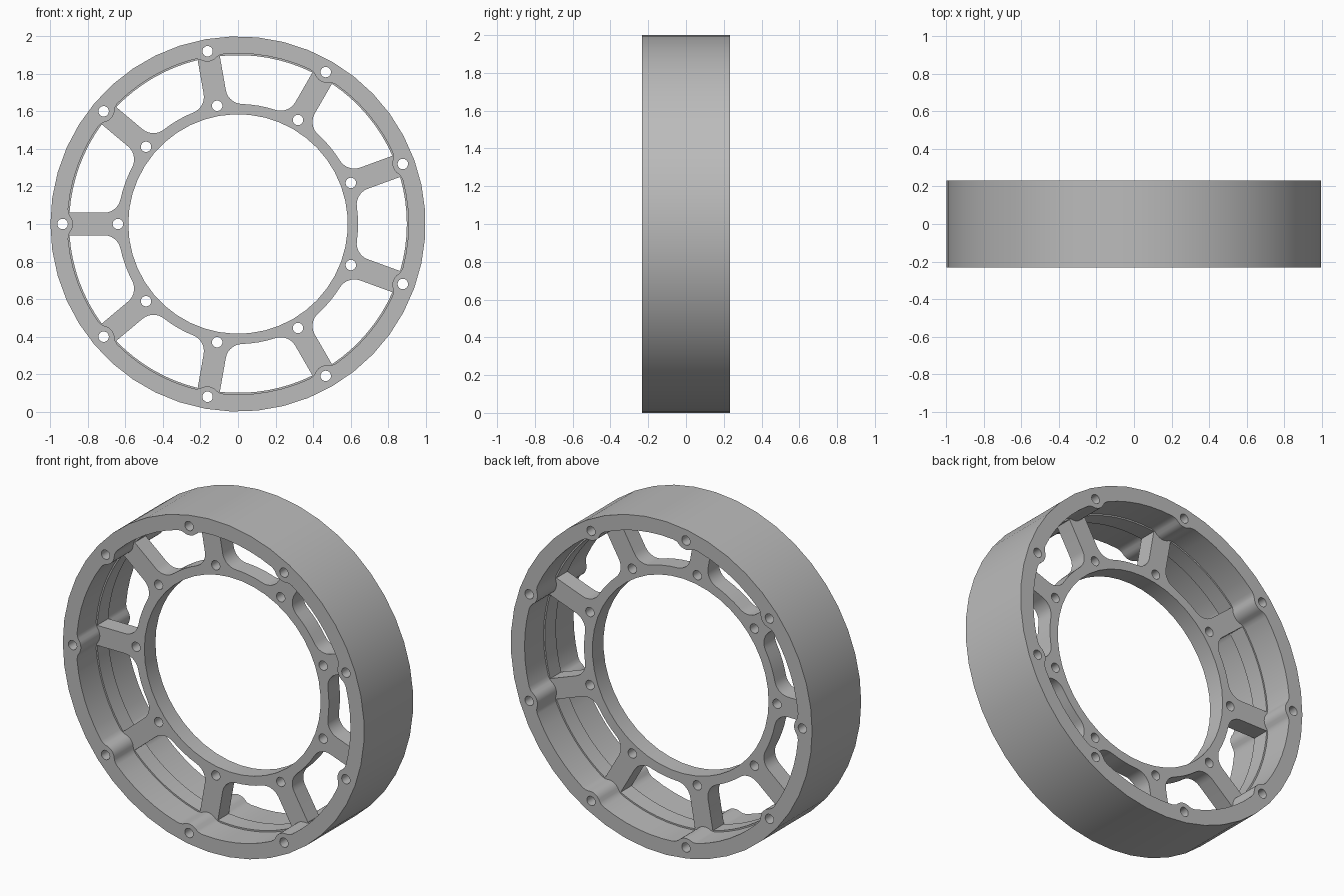
import bpy, bmesh, math
from math import sin, cos, pi, radians, sqrt, atan2, asin

cube = bpy.data.objects.get("Cube")
if cube:
    bpy.data.objects.remove(cube, do_unlink=True)

SPOKES = 9
STEP = 2 * pi / SPOKES
DEPTH, PLATE_DEPTH = 0.465, 0.105
RIM_OUT, RIM_IN, WINDOW_OUT = 1.0, 0.909, 0.9
HUB_OUT, HUB_IN = 0.64, 0.585
HALF_SPOKE, FILLET = 0.06, 0.09
HOLE = 0.028

metal = bpy.data.materials.new("grey_metal")
metal.use_nodes = True
grey = (0.5, 0.5, 0.5, 1)
metal.diffuse_color = grey
metal.node_tree.nodes["Principled BSDF"].inputs["Base Color"].default_value = grey


def polar(r, a):
    return (r * cos(a), r * sin(a))


def turn(points, a):
    return [(x * cos(a) - y * sin(a), x * sin(a) + y * cos(a)) for x, y in points]


def circle(r, n, cx=0.0):
    return [(cx + r * cos(pi + 2 * pi * i / n), r * sin(pi + 2 * pi * i / n)) for i in range(n)]


def arc(r, a0, a1, n, cx=0.0, cy=0.0):
    return [(cx + r * cos(a0 + (a1 - a0) * i / n), cy + r * sin(a0 + (a1 - a0) * i / n))
            for i in range(n + 1)]


def around(points):
    return [turn(points, pi + k * STEP) for k in range(SPOKES)]


def solid(name, loops, depth):
    """Fill closed outlines (inner ones become holes) and extrude them along y."""
    curve = bpy.data.curves.new(name, "CURVE")
    curve.dimensions = "2D"
    curve.fill_mode = "BOTH"
    curve.extrude = depth / 2
    for loop in loops:
        spline = curve.splines.new("POLY")
        spline.points.add(len(loop) - 1)
        for point, (x, y) in zip(spline.points, loop):
            point.co = (x, y, 0, 1)
        spline.use_cyclic_u = True
    obj = bpy.data.objects.new(name, curve)
    bpy.context.collection.objects.link(obj)
    obj.location = (0, 0, 1)
    obj.rotation_euler = (pi / 2, 0, 0)
    bpy.ops.object.select_all(action="DESELECT")
    obj.select_set(True)
    bpy.context.view_layer.objects.active = obj
    bpy.ops.object.convert(target="MESH")
    obj = bpy.context.object
    bm = bmesh.new()
    bm.from_mesh(obj.data)
    bmesh.ops.remove_doubles(bm, verts=bm.verts, dist=1e-5)
    bmesh.ops.recalc_face_normals(bm, faces=bm.faces)
    bm.to_mesh(obj.data)
    bm.free()
    obj.data.materials.clear()
    obj.data.materials.append(metal)
    bpy.ops.object.shade_smooth_by_angle(angle=radians(30))
    return obj


# Inner outline of the rim: plain arcs joined by filleted bolt bosses
half_boss = [(0.88, 0.0), (0.882, 0.016), (0.888, 0.032), (0.898, 0.047), (0.903, 0.06)]
boss = [(x, -y) for x, y in reversed(half_boss[1:])] + half_boss
start = asin(0.08 / RIM_IN)
segment = boss + arc(RIM_IN, start, STEP - start, 6)
rim_inner = [p for part in around(segment) for p in part]

# Window between two spokes, mirrored about its middle
centre_y = HALF_SPOKE + FILLET
centre_x = sqrt((HUB_OUT + FILLET) ** 2 - centre_y ** 2)
tangent = atan2(centre_y, centre_x)
half = arc(WINDOW_OUT, STEP / 2, asin(HALF_SPOKE / WINDOW_OUT), 4)
half += arc(FILLET, -pi / 2, tangent - pi, 7, centre_x, centre_y)
half += arc(HUB_OUT, tangent, STEP / 2, 2)[1:]
centred = turn(half, -STEP / 2)
window = turn(centred + [(x, -y) for x, y in reversed(centred[1:-1])], STEP / 2)

# Outer rim with bolt holes
solid("outer_rim", [circle(RIM_OUT, 45), rim_inner] + around(circle(HOLE, 16, 0.935)), DEPTH)

# Recessed spoke plate with hub ring, windows and bolt holes
solid("spoke_plate", [rim_inner, circle(HUB_IN, 45)] + around(window)
      + around(circle(HOLE, 16, HUB_OUT)), PLATE_DEPTH)
